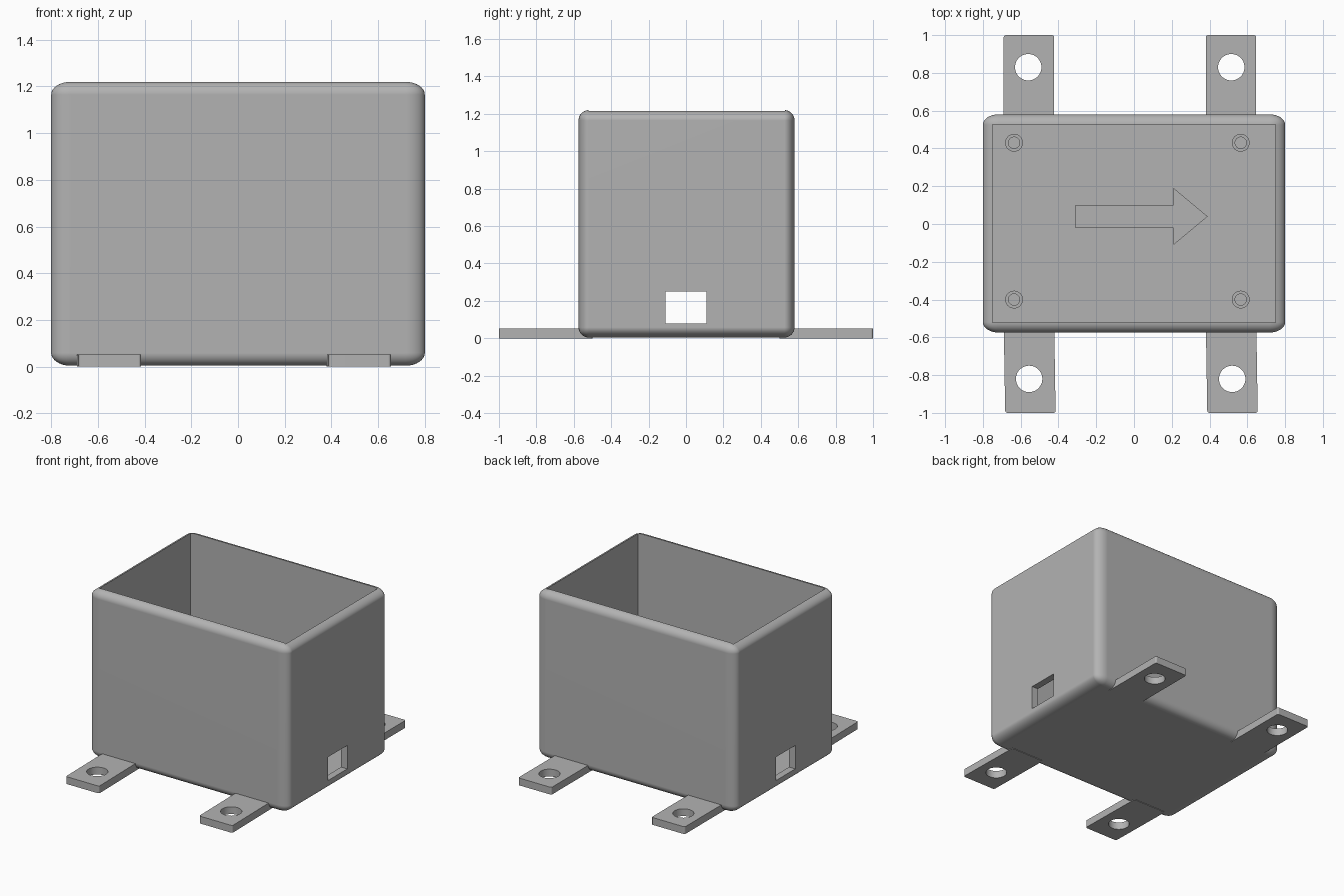
import bpy, bmesh
from math import cos, sin, pi

old = bpy.data.objects.get("Cube")
if old:
    bpy.data.objects.remove(old, do_unlink=True)

grey = bpy.data.materials.new("plain_grey")
COLOUR = (0.45, 0.45, 0.45, 1)
grey.diffuse_color = COLOUR
grey.use_nodes = True
grey.node_tree.nodes["Principled BSDF"].inputs["Base Color"].default_value = COLOUR


def to_object(name, bm):
    bmesh.ops.recalc_face_normals(bm, faces=bm.faces)
    mesh = bpy.data.meshes.new(name)
    bm.to_mesh(mesh)
    bm.free()
    mesh.materials.append(grey)
    ob = bpy.data.objects.new(name, mesh)
    bpy.context.collection.objects.link(ob)
    return ob


def prism(name, outline, z0, z1, corner=0):
    """Extrude a flat outline upwards, optionally rounding its upright edges."""
    bm = bmesh.new()
    face = bm.faces.new([bm.verts.new((x, y, z0)) for x, y in outline])
    made = bmesh.ops.extrude_face_region(bm, geom=[face])["geom"]
    top = [v for v in made if isinstance(v, bmesh.types.BMVert)]
    bmesh.ops.translate(bm, verts=top, vec=(0, 0, z1 - z0))
    if corner:
        upright = [e for e in bm.edges if abs(e.verts[0].co.z - e.verts[1].co.z) > 0.01]
        bmesh.ops.bevel(bm, geom=upright, offset=corner, segments=3, profile=0.5, affect='EDGES')
    return to_object(name, bm)


def rectangle(x0, x1, y0, y1):
    return [(x0, y0), (x1, y0), (x1, y1), (x0, y1)]


def circle(x, y, r, n=40):
    return [(x + r * cos(2 * pi * i / n), y + r * sin(2 * pi * i / n)) for i in range(n)]


def cut(target, cutter):
    mod = target.modifiers.new("cut", 'BOOLEAN')
    mod.operation = 'DIFFERENCE'
    mod.solver = 'EXACT'
    mod.object = cutter
    bpy.context.view_layer.objects.active = target
    bpy.ops.object.modifier_apply(modifier=mod.name)
    bpy.data.objects.remove(cutter, do_unlink=True)


def smooth(ob):
    bpy.ops.object.select_all(action='DESELECT')
    ob.select_set(True)
    bpy.context.view_layer.objects.active = ob
    bpy.ops.object.shade_smooth_by_angle(angle=0.6)
    mod = ob.modifiers.new("even_shading", 'WEIGHTED_NORMAL')
    mod.keep_sharp = True


FLOOR = 0.06
HEIGHT = 1.22

# Box body: rounded on every edge, with the rounding stretched along x
bm = bmesh.new()
bmesh.ops.create_cube(bm, size=1)
bmesh.ops.scale(bm, vec=(1.6 / 1.5, 1.155, HEIGHT - 0.004), verts=bm.verts)
bmesh.ops.bevel(bm, geom=bm.edges[:], offset=0.055, segments=8, profile=0.5, affect='EDGES')
bmesh.ops.scale(bm, vec=(1.5, 1, 1), verts=bm.verts)
bmesh.ops.translate(bm, vec=(0, 0.003, HEIGHT / 2 + 0.002), verts=bm.verts)
box = to_object("box_body", bm)

# Open cavity and the window through both end walls
cut(box, prism("cavity_cutter", rectangle(-0.75, 0.75, -0.522, 0.528), FLOOR, 1.5))
cut(box, prism("window_cutter", rectangle(-1, 1, -0.11, 0.11), 0.08, 0.25))
smooth(box)

# Mounting tabs, the front pair slightly skewed
for side, x0, hole_x in (("right", -0.69, -0.56), ("left", 0.38, 0.515)):
    for end, s, skew in (("front", -1, 0.008), ("back", 1, 0)):
        outline = [(x0, s * 0.5), (x0 + 0.267, s * 0.5),
                   (x0 + 0.267 + skew, s), (x0 + skew, s)]
        tab = prism(f"{end}_{side}_tab", outline, 0, 0.053, 0.012)
        hole_y = 0.83 if s > 0 else -0.82
        cut(tab, prism("hole_cutter", circle(hole_x + skew * 0.6, hole_y, 0.07), -0.1, 0.2))
        smooth(tab)

# Hollow screw posts on the floor
for side, x in (("right", -0.635), ("left", 0.565)):
    for end, y in (("front", -0.4), ("back", 0.43)):
        post = prism(f"{end}_{side}_screw_post", circle(x, y, 0.047, 32), FLOOR - 0.01, 0.12)
        cut(post, prism("bore_cutter", circle(x, y, 0.03, 32), FLOOR, 0.2))
        smooth(post)

# Raised arrow on the floor
arrow = [(-0.31, -0.02), (0.21, -0.02), (0.21, -0.11), (0.39, 0.04),
         (0.21, 0.19), (0.21, 0.10), (-0.31, 0.10)]
prism("floor_arrow", arrow, FLOOR - 0.005, FLOOR + 0.009)
